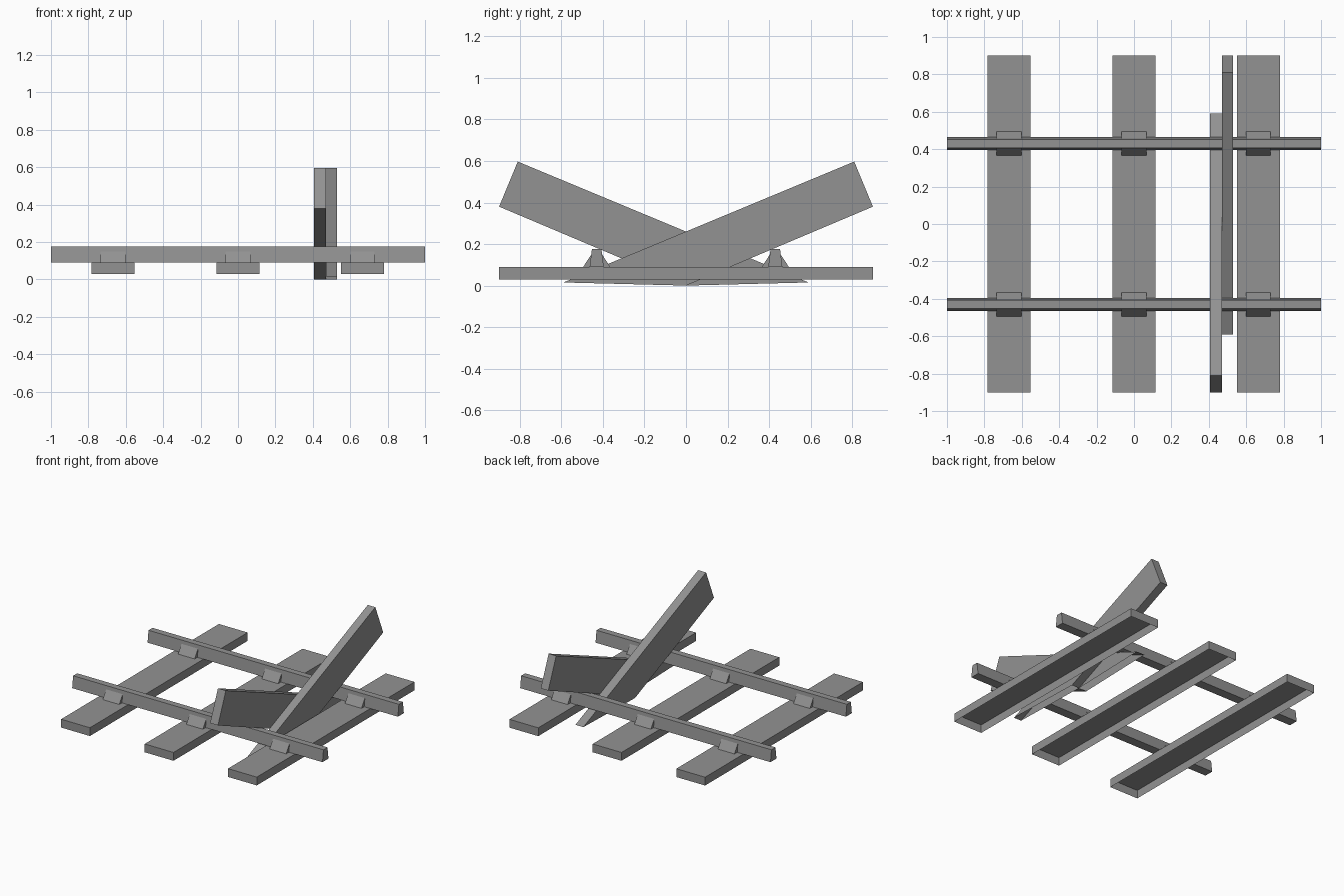
import bpy

cube = bpy.data.objects.get("Cube")
if cube:
    bpy.data.objects.remove(cube, do_unlink=True)

grey = bpy.data.materials.new("worn_grey")
grey.use_nodes = True
GREY = (0.29, 0.29, 0.29, 1)
grey.diffuse_color = GREY
grey.node_tree.nodes["Principled BSDF"].inputs["Base Color"].default_value = GREY


def extrude_x(name, profile, x0, x1, open_edges=()):
    """Extrude a (y, z) profile along x, leaving out the listed side faces."""
    n = len(profile)
    verts = [(x, y, z) for x in (x0, x1) for y, z in profile]
    faces = [tuple(reversed(range(n))), tuple(range(n, 2 * n))]
    for i in range(n):
        if i not in open_edges:
            j = (i + 1) % n
            faces.append((i, j, n + j, n + i))
    mesh = bpy.data.meshes.new(name)
    mesh.from_pydata(verts, [], faces)
    mesh.materials.append(grey)
    obj = bpy.data.objects.new(name, mesh)
    bpy.context.collection.objects.link(obj)
    return obj


def trapezoid(y, half_base, half_top, z0, z1):
    return [(y - half_base, z0), (y + half_base, z0),
            (y + half_top, z1), (y - half_top, z1)]


RAIL_Y = 0.43
sides = (("front", -RAIL_Y), ("back", RAIL_Y))

# Rails, wider at the foot
for side, y in sides:
    extrude_x(side + "_rail", trapezoid(y, 0.034, 0.023, 0.09, 0.175), -1, 1)

# Sleepers, hollow and open underneath, each with two rail chairs
for place, x in (("right", -0.668), ("middle", 0), ("left", 0.665)):
    extrude_x(place + "_sleeper", trapezoid(0, 0.9, 0.9, 0.03, 0.09),
              x - 0.115, x + 0.115, open_edges=(0,))
    for side, y in sides:
        extrude_x(f"{place}_{side}_chair",
                  trapezoid(y, 0.065, 0.026, 0.09, 0.15), x - 0.066, x + 0.066)

# Crossed barrier planks, cut off at the ground and open at the cut
plank = [(-0.59, 0.015), (0, 0), (0.9, 0.38), (0.81, 0.597)]
extrude_x("back_rising_plank", plank, 0.47, 0.53, open_edges=(0,))
mirrored = [(-y, z) for y, z in reversed(plank)]
extrude_x("front_rising_plank", mirrored, 0.407, 0.47, open_edges=(2,))
